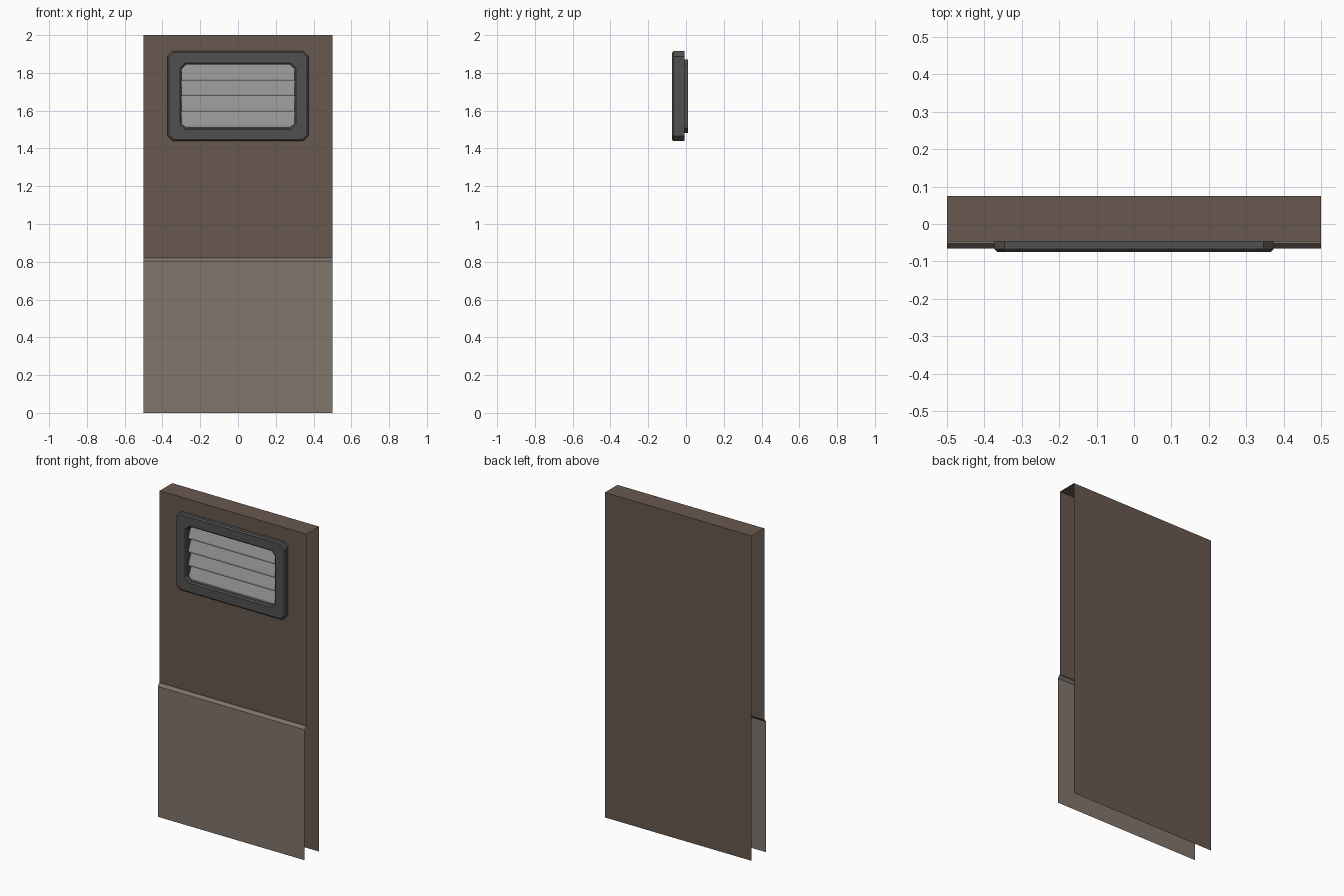
import bpy, bmesh

if "Cube" in bpy.data.objects:
    bpy.data.objects.remove(bpy.data.objects["Cube"])

VENT_Z = 1.677


def material(name, rgb):
    m = bpy.data.materials.new(name)
    m.diffuse_color = (*rgb, 1)
    m.use_nodes = True
    m.node_tree.nodes["Principled BSDF"].inputs["Base Color"].default_value = m.diffuse_color
    return m


def make(name, bm, mat, recalc=True):
    bmesh.ops.remove_doubles(bm, verts=bm.verts, dist=1e-5)
    if recalc:
        bmesh.ops.recalc_face_normals(bm, faces=bm.faces)
    me = bpy.data.meshes.new(name)
    bm.to_mesh(me)
    bm.free()
    me.materials.append(mat)
    ob = bpy.data.objects.new(name, me)
    bpy.context.collection.objects.link(ob)
    return ob


def quad(bm, *pts):
    return bm.faces.new([bm.verts.new(p) for p in pts])


def strip(bm, profile, half=0.5, closed=False):
    """Sweep a (y, z) profile along x."""
    pairs = list(zip(profile, profile[1:] + profile[:1]))
    for (y0, z0), (y1, z1) in pairs if closed else pairs[:-1]:
        quad(bm, (-half, y0, z0), (half, y0, z0), (half, y1, z1), (-half, y1, z1))


def octagon(bm, hx, hz, c, y):
    pts = [(hx - c, hz), (hx, hz - c), (hx, c - hz), (hx - c, -hz),
           (c - hx, -hz), (-hx, c - hz), (-hx, hz - c), (c - hx, hz)]
    return [bm.verts.new((x, y, VENT_Z + z)) for x, z in pts]


def loft(bm, rings, closed=False):
    pairs = list(zip(rings, rings[1:] + rings[:1]))
    for a, b in pairs if closed else pairs[:-1]:
        for i in range(8):
            j = (i + 1) % 8
            bm.faces.new((a[i], a[j], b[j], b[i]))


wall_mat = material("wall_brown", (0.14, 0.098, 0.078))
lower_mat = material("panel_taupe", (0.22, 0.18, 0.15))
frame_mat = material("frame_grey", (0.08, 0.08, 0.08))
slat_mat = material("slat_grey", (0.29, 0.29, 0.29))

# upper wall: front face with an opening for the vent, top and back
bm = bmesh.new()
F = -0.047
xs = (-0.5, -0.335, 0.335, 0.5)
zs = (0.82, VENT_Z - 0.2, VENT_Z + 0.2, 2.0)
for i in range(3):
    for k in range(3):
        if (i, k) != (1, 1):
            quad(bm, (xs[i], F, zs[k]), (xs[i + 1], F, zs[k]),
                 (xs[i + 1], F, zs[k + 1]), (xs[i], F, zs[k + 1]))
for i in range(3):
    quad(bm, (xs[i], F, 2), (xs[i + 1], F, 2), (xs[i + 1], 0.075, 2), (xs[i], 0.075, 2))
strip(bm, [(0.075, 2), (0.075, 0)])
make("wall", bm, wall_mat, recalc=False)

# raised lower panel with sloped ledge
bm = bmesh.new()
strip(bm, [(-0.065, 0), (-0.065, 0.803), (-0.052, 0.82), (F, 0.82)])
make("lower_panel", bm, lower_mat, recalc=False)

# bevelled vent frame
bm = bmesh.new()
loft(bm, [octagon(bm, *r) for r in (
    (0.373, 0.238, 0.027, -0.008), (0.373, 0.238, 0.027, -0.067),
    (0.365, 0.230, 0.024, -0.075), (0.308, 0.176, 0.029, -0.075),
    (0.300, 0.168, 0.026, -0.067), (0.300, 0.168, 0.026, -0.008))], closed=True)
make("vent_frame", bm, frame_mat)

# duct box behind the frame
bm = bmesh.new()
rings = [octagon(bm, *r) for r in (
    (0.300, 0.168, 0.026, -0.008), (0.332, 0.195, 0.026, -0.008),
    (0.332, 0.195, 0.026, 0.01))]
loft(bm, rings)
bm.faces.new(rings[-1])
make("vent_duct", bm, frame_mat)

# sloping louvre slats, lower edge forward
bm = bmesh.new()
for i in range(4):
    z = 1.512 + i * 0.083
    strip(bm, [(-0.055, z), (-0.055, z + 0.010), (-0.016, z + 0.092),
               (-0.010, z + 0.088), (-0.040, z)], half=0.303, closed=True)
make("vent_slats", bm, slat_mat)
